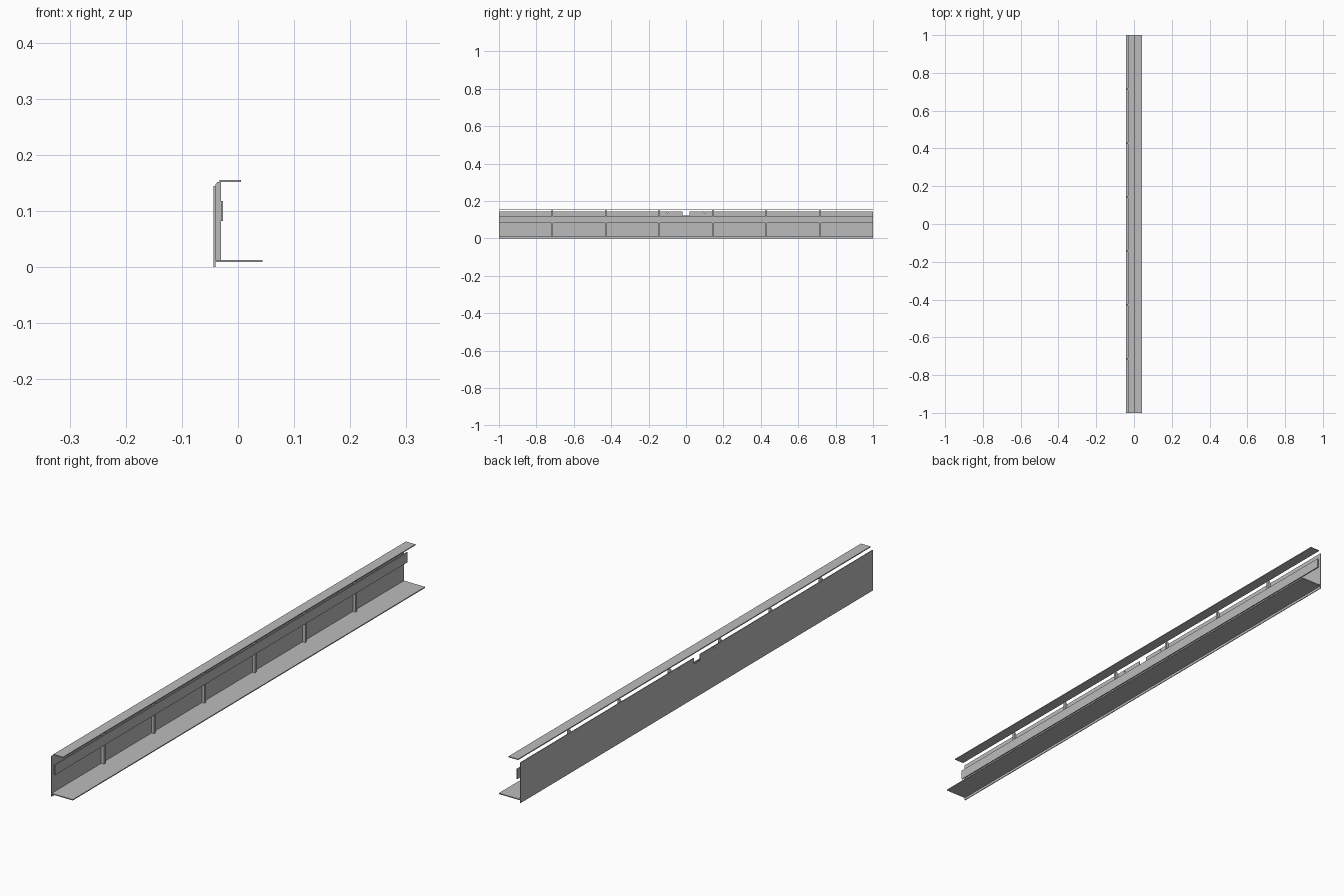
import bpy
import bmesh
import math

cube = bpy.data.objects.get("Cube")
if cube:
    bpy.data.objects.remove(cube, do_unlink=True)

grey = bpy.data.materials.new("plain grey")
grey.use_nodes = True
colour = (0.5, 0.5, 0.5, 1)
grey.diffuse_color = colour
grey.node_tree.nodes["Principled BSDF"].inputs["Base Color"].default_value = colour


def extrude_profile(name, points, y0, y1):
    """Extrude an (x, z) outline along y."""
    bm = bmesh.new()
    face = bm.faces.new([bm.verts.new((x, y0, z)) for x, z in points])
    result = bmesh.ops.extrude_face_region(bm, geom=[face])
    moved = [v for v in result["geom"] if isinstance(v, bmesh.types.BMVert)]
    bmesh.ops.translate(bm, verts=moved, vec=(0, y1 - y0, 0))
    bmesh.ops.recalc_face_normals(bm, faces=bm.faces)
    mesh = bpy.data.meshes.new(name)
    bm.to_mesh(mesh)
    bm.free()
    mesh.materials.append(grey)
    obj = bpy.data.objects.new(name, mesh)
    bpy.context.collection.objects.link(obj)
    return obj


def bar(name, x0, x1, z0, z1, y0=-1, y1=1):
    return extrude_profile(name, [(x0, z0), (x1, z0), (x1, z1), (x0, z1)], y0, y1)


def cut(target, cutter):
    cutter.hide_render = True
    cutter.hide_set(True)
    mod = target.modifiers.new("cut", "BOOLEAN")
    mod.operation = "DIFFERENCE"
    mod.solver = "EXACT"
    mod.object = cutter


# Back panel and inner rail, made of lengths butted together
pitch = 2 / 7
joints = [-1, -2.5 * pitch, 0.5 * pitch, 1]
panels = []
for i, (a, b) in enumerate(zip(joints, joints[1:])):
    panels.append(bar(f"back_panel_{i + 1}", -0.0435, -0.0405, 0, 0.145, a, b))
    bar(f"inner_rail_{i + 1}", -0.03, -0.0265, 0.082, 0.118, a, b)

# Cable notch and two small screw holes in the middle panel
cut(panels[1], bar("notch_cutter", -0.06, -0.035, 0.123, 0.16, -0.018, 0.018))
for side in (-1, 1):
    bpy.ops.mesh.primitive_cylinder_add(
        vertices=12, radius=0.003, depth=0.03,
        location=(-0.042, side * 0.1, 0.138), rotation=(0, math.pi / 2, 0))
    hole = bpy.context.object
    hole.name = "screw_hole_cutter"
    cut(panels[1], hole)

# Bottom shelf and top cover
bar("bottom_shelf", -0.0405, 0.0435, 0.009, 0.0125)
bar("top_cover", -0.033, 0.005, 0.1515, 0.155)

# Upright ribs with a chamfered upper corner
rib = [(-0.0405, 0.0125), (-0.03, 0.0125), (-0.03, 0.1515),
       (-0.037, 0.1515), (-0.0405, 0.147)]
for i in range(6):
    y = (i - 2.5) * pitch
    extrude_profile(f"rib_{i + 1}", rib, y - 0.004, y + 0.004)
